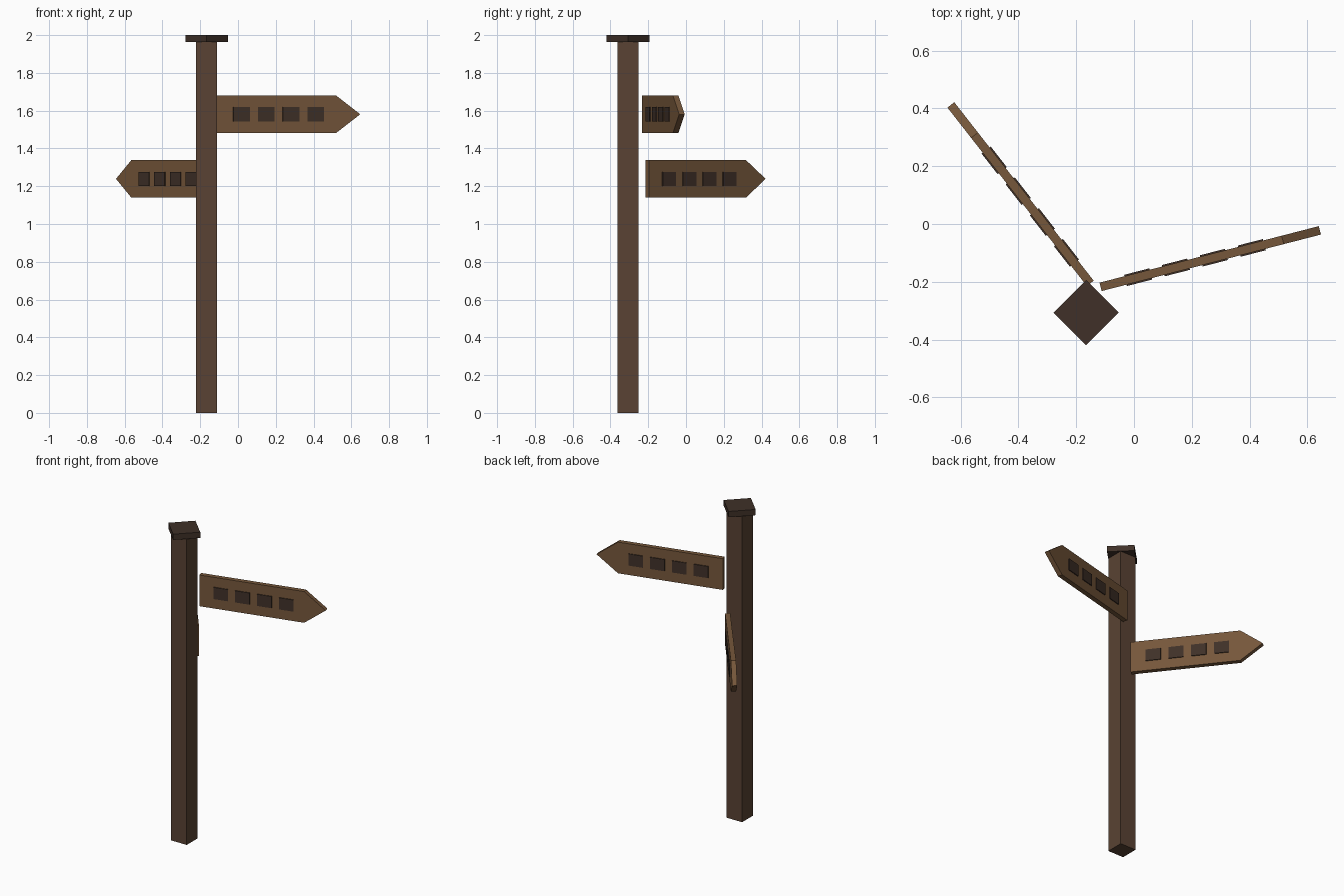
import bpy, bmesh
from math import radians
from mathutils import Matrix

if "Cube" in bpy.data.objects:
    bpy.data.objects.remove(bpy.data.objects["Cube"])

POST = (-0.166, -0.307)


def material(name, rgb):
    m = bpy.data.materials.new(name)
    m.diffuse_color = (*rgb, 1)
    m.use_nodes = True
    m.node_tree.nodes["Principled BSDF"].inputs["Base Color"].default_value = m.diffuse_color
    return m


post_wood = material("post_wood", (0.10, 0.055, 0.033))
board_wood = material("board_wood", (0.18, 0.095, 0.043))
dark_wood = material("dark_wood", (0.05, 0.03, 0.021))


def finish(bm, name, mat, matrix):
    bmesh.ops.recalc_face_normals(bm, faces=bm.faces)
    mesh = bpy.data.meshes.new(name)
    bm.to_mesh(mesh)
    bm.free()
    mesh.materials.append(mat)
    obj = bpy.data.objects.new(name, mesh)
    obj.matrix_world = matrix
    bpy.context.collection.objects.link(obj)
    return obj


def box(name, size, centre, mat, matrix):
    bm = bmesh.new()
    bmesh.ops.create_cube(bm, size=1)
    bmesh.ops.scale(bm, vec=size, verts=bm.verts)
    bmesh.ops.translate(bm, vec=centre, verts=bm.verts)
    return finish(bm, name, mat, matrix)


def sign(name, angle, side, z):
    """Arrow board beside the post, with four raised dark blocks on both faces."""
    frame = Matrix.Translation((*POST, z)) @ Matrix.Rotation(radians(angle), 4, 'Z')
    start, shoulder, tip, h, t = 0.071, 0.722, 0.855, 0.1, 0.03
    y = side * 0.074
    profile = [(start, -h), (shoulder, -h), (tip, 0), (shoulder, h), (start, h)]
    bm = bmesh.new()
    face = bm.faces.new([bm.verts.new((px, y - t / 2, pz)) for px, pz in profile])
    ext = bmesh.ops.extrude_face_region(bm, geom=[face])
    verts = [g for g in ext["geom"] if isinstance(g, bmesh.types.BMVert)]
    bmesh.ops.translate(bm, vec=(0, t, 0), verts=verts)
    finish(bm, name + "_board", board_wood, frame)
    for i in range(4):
        box(f"{name}_block_{i + 1}", (0.09, t + 0.01, 0.075),
            (0.205 + 0.1355 * i, y, 0), dark_wood, frame)


# Square post and its cap turned by 45 degrees
base = Matrix.Translation((*POST, 0))
box("post", (0.112, 0.112, 1.963), (0, 0, 0.9815), post_wood, base)
box("post_cap", (0.16, 0.16, 0.037), (0, 0, 1.9815), dark_wood,
    base @ Matrix.Rotation(radians(45), 4, 'Z'))

# Two direction boards
sign("upper_sign", 14.45, 1, 1.581)
sign("lower_sign", 128, -1, 1.239)
